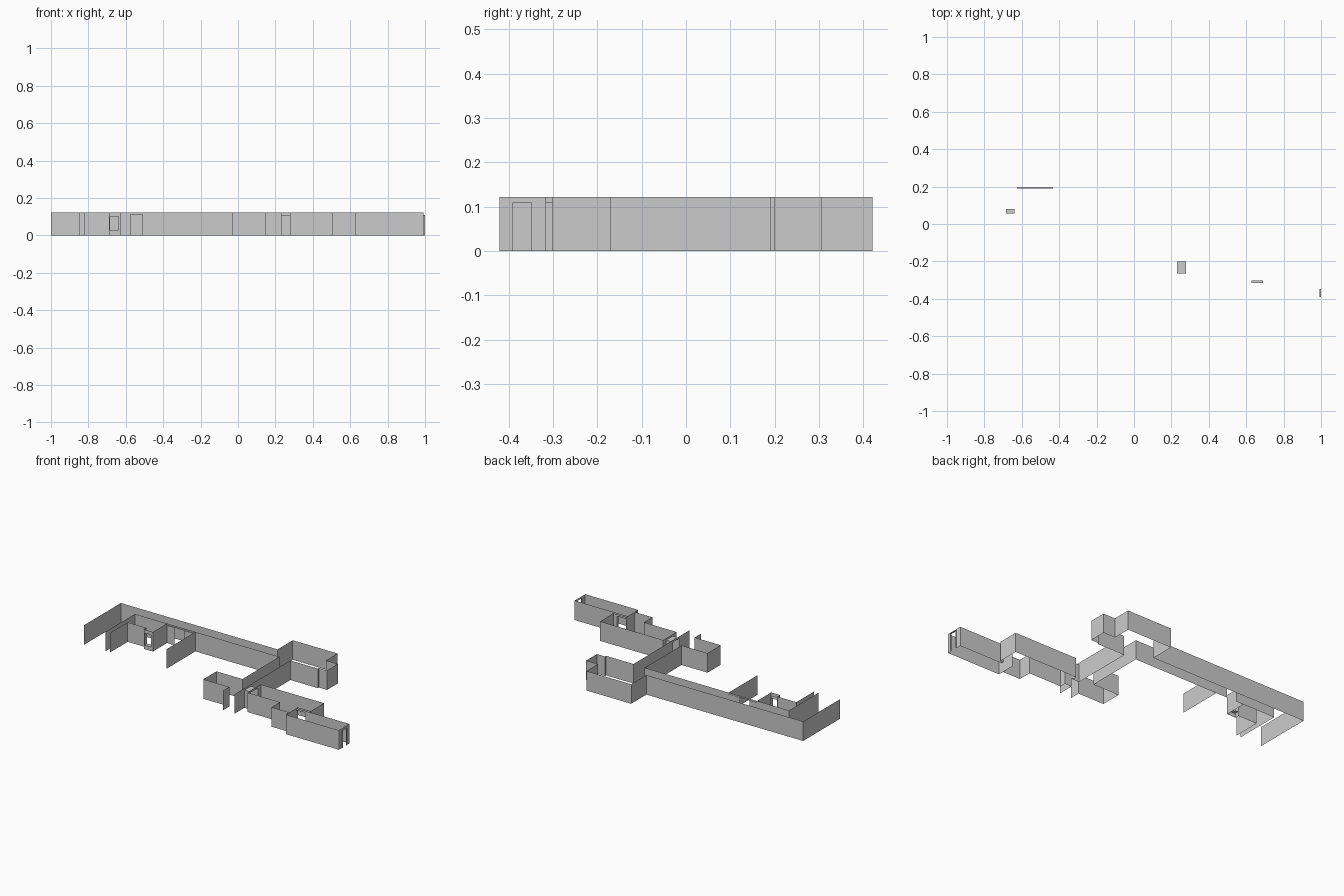
import bpy

if "Cube" in bpy.data.objects:
    bpy.data.objects.remove(bpy.data.objects["Cube"])

H = 0.122      # wall height
DOOR = 0.11    # door head height


def mesh(name, quads):
    verts, faces = [], []
    for q in quads:
        faces.append(tuple(range(len(verts), len(verts) + 4)))
        verts += q
    me = bpy.data.meshes.new(name)
    me.from_pydata(verts, [], faces)
    ob = bpy.data.objects.new(name, me)
    bpy.context.collection.objects.link(ob)
    return ob


def upright(a, b, z0=0.0, z1=H):
    return [(*a, z0), (*b, z0), (*b, z1), (*a, z1)]


def flat(x0, x1, y0, y1, z):
    return [(x0, y0, z), (x1, y0, z), (x1, y1, z), (x0, y1, z)]


def wall(name, path):
    """Thin wall following a plan outline."""
    return mesh(name, [upright(a, b) for a, b in zip(path, path[1:])])


def reveal(name, x0, x1, y0, y1, along, z0=0.0, z1=DOOR):
    """Lining of an opening: two jambs, a head and, if raised, a sill."""
    if along == 'x':
        q = [upright((x, y0), (x, y1), z0, z1) for x in (x0, x1)]
    else:
        q = [upright((x0, y), (x1, y), z0, z1) for y in (y0, y1)]
    q.append(flat(x0, x1, y0, y1, z1))
    if z0 > 0:
        q.append(flat(x0, x1, y0, y1, z0))
    return mesh(name, q)


# Outer passage wall and the rear bay
wall("outer_wall", [(-1, -0.095), (-1, 0.27), (0.085, 0.27), (0.085, 0.42),
                    (0.395, 0.42), (0.395, 0.306), (0.477, 0.306),
                    (0.477, 0.2), (0.42, 0.2), (0.42, 0.19), (0.23, 0.19),
                    (0.23, -0.2)])

# Inner passage wall, left part
wall("inner_wall_left", [(-0.85, -0.095), (-0.85, 0.195), (-0.575, 0.195)])

# Inner passage wall, right part, turning into the side alcove
wall("inner_wall_right", [(-0.51, 0.195), (0.15, 0.195), (0.15, -0.17),
                          (-0.03, -0.17), (-0.03, -0.3), (0.15, -0.3),
                          (0.15, -0.365)])

# Left room with its door head and window niche
mesh("left_door_head", [upright((-0.575, 0.195), (-0.51, 0.195), 0.113, H),
                        flat(-0.625, -0.432, 0.189, 0.197, 0.113)])
wall("left_room_side", [(-0.82, -0.095), (-0.82, 0.08), (-0.69, 0.08),
                        (-0.69, 0.055)])
wall("left_room_return", [(-0.628, 0.055), (-0.628, 0.195)])
wall("left_room_divider", [(-0.432, 0.195), (-0.432, -0.09)])
mesh("window_frame", [
    upright((-0.69, 0.055), (-0.685, 0.055)),
    upright((-0.64, 0.055), (-0.628, 0.055)),
    upright((-0.685, 0.055), (-0.64, 0.055), 0, 0.025),
    upright((-0.685, 0.055), (-0.64, 0.055), 0.1, H)])
reveal("window_reveal", -0.685, -0.64, 0.055, 0.08, 'x', 0.025, 0.1)

# Opening between the passage and the middle room
wall("passage_stub", [(0.23, -0.265), (0.23, -0.365)])
reveal("passage_door", 0.23, 0.277, -0.265, -0.2, 'y')
mesh("passage_door_head", [upright((x, -0.265), (x, -0.2), DOOR, H)
                           for x in (0.23, 0.277)])

# Middle room
wall("middle_room_back", [(0.277, -0.2), (0.277, -0.17), (0.714, -0.17),
                          (0.714, -0.302), (0.69, -0.302)])
wall("middle_room_front", [(0.277, -0.265), (0.277, -0.302), (0.503, -0.302),
                           (0.503, -0.385), (0.625, -0.385), (0.625, -0.302)])
reveal("middle_door", 0.627, 0.69, -0.316, -0.302, 'x')
mesh("middle_door_head", [upright((0.625, y), (0.69, y), DOOR, H)
                          for y in (-0.316, -0.302)])

# End room with its outer door
wall("end_room_back", [(0.69, -0.316), (0.992, -0.316), (0.992, -0.348)])
wall("end_room_front", [(0.625, -0.385), (0.625, -0.42), (0.992, -0.42),
                        (0.992, -0.39)])
mesh("end_door_head", [upright((0.992, -0.39), (0.992, -0.348), DOOR, H)])
reveal("end_door", 0.992, 1.0, -0.39, -0.348, 'y')
